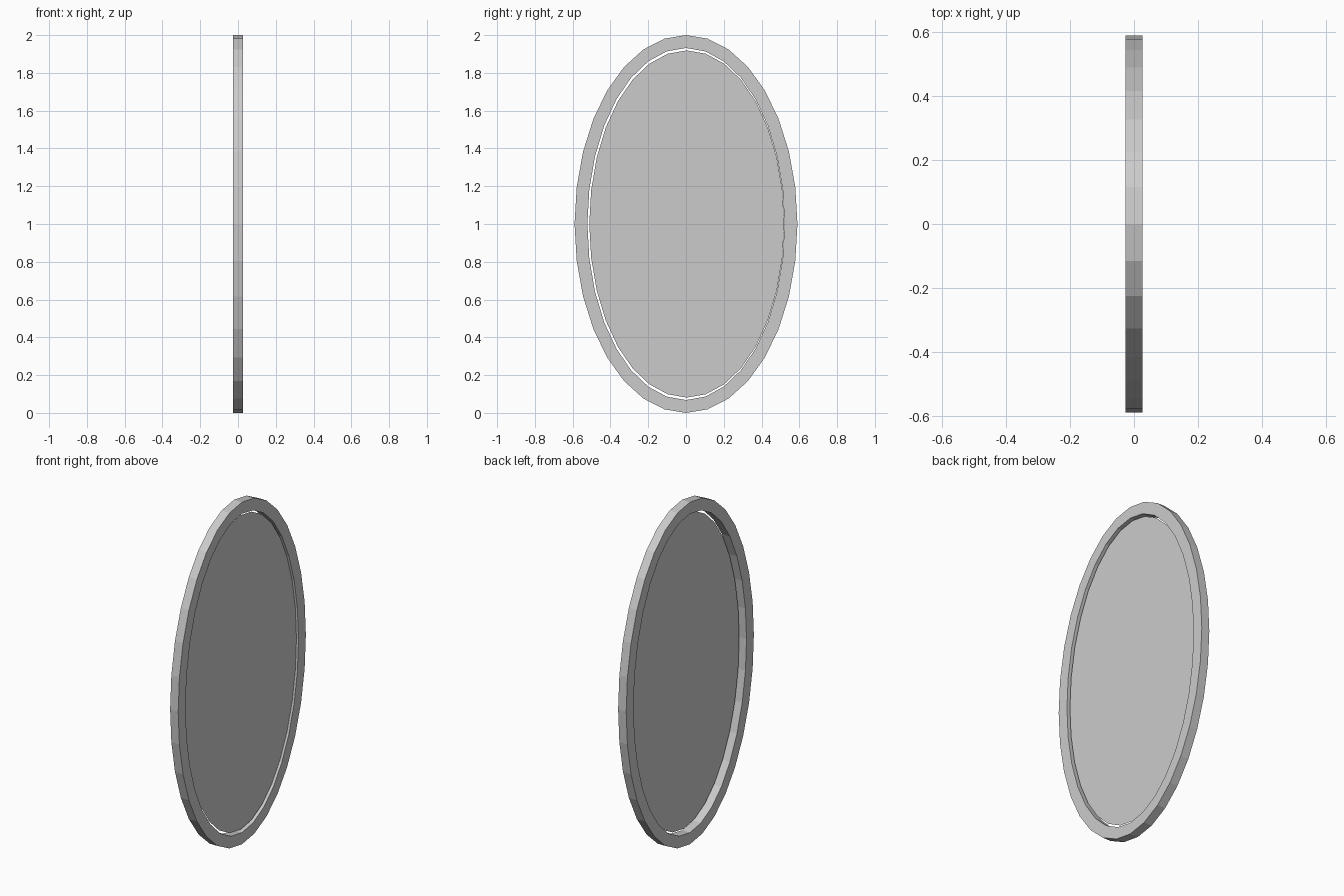
import bpy, bmesh
from math import sin, cos, tau

if "Cube" in bpy.data.objects:
    bpy.data.objects.remove(bpy.data.objects["Cube"])

SIDES = 32
MID_Z = 1.0


def ellipse(bm, x, ry, rz, cy=0.0):
    """Loop of vertices in the YZ plane."""
    return [bm.verts.new((x, cy + ry * sin(tau * i / SIDES), MID_Z + rz * cos(tau * i / SIDES)))
            for i in range(SIDES)]


def finish(bm, name):
    bmesh.ops.recalc_face_normals(bm, faces=bm.faces)
    mesh = bpy.data.meshes.new(name)
    bm.to_mesh(mesh)
    bm.free()
    obj = bpy.data.objects.new(name, mesh)
    bpy.context.collection.objects.link(obj)
    return obj


# Oval frame: rectangular section swept round the ellipse
bm = bmesh.new()
loops = [ellipse(bm, x, ry, rz) for x, ry, rz in (
    (0.026, 0.59, 1.0), (0.026, 0.522, 0.932),
    (-0.026, 0.522, 0.932), (-0.026, 0.59, 1.0))]
for a, b in zip(loops, loops[1:] + loops[:1]):
    for i in range(SIDES):
        j = (i + 1) % SIDES
        bm.faces.new((a[i], a[j], b[j], b[i]))
finish(bm, "frame")

# Glass sheet, set close to the +x side with a slim gap to the frame
bm = bmesh.new()
bm.faces.new(ellipse(bm, 0.014, 0.516, 0.919, 0.004))
finish(bm, "mirror_glass")
